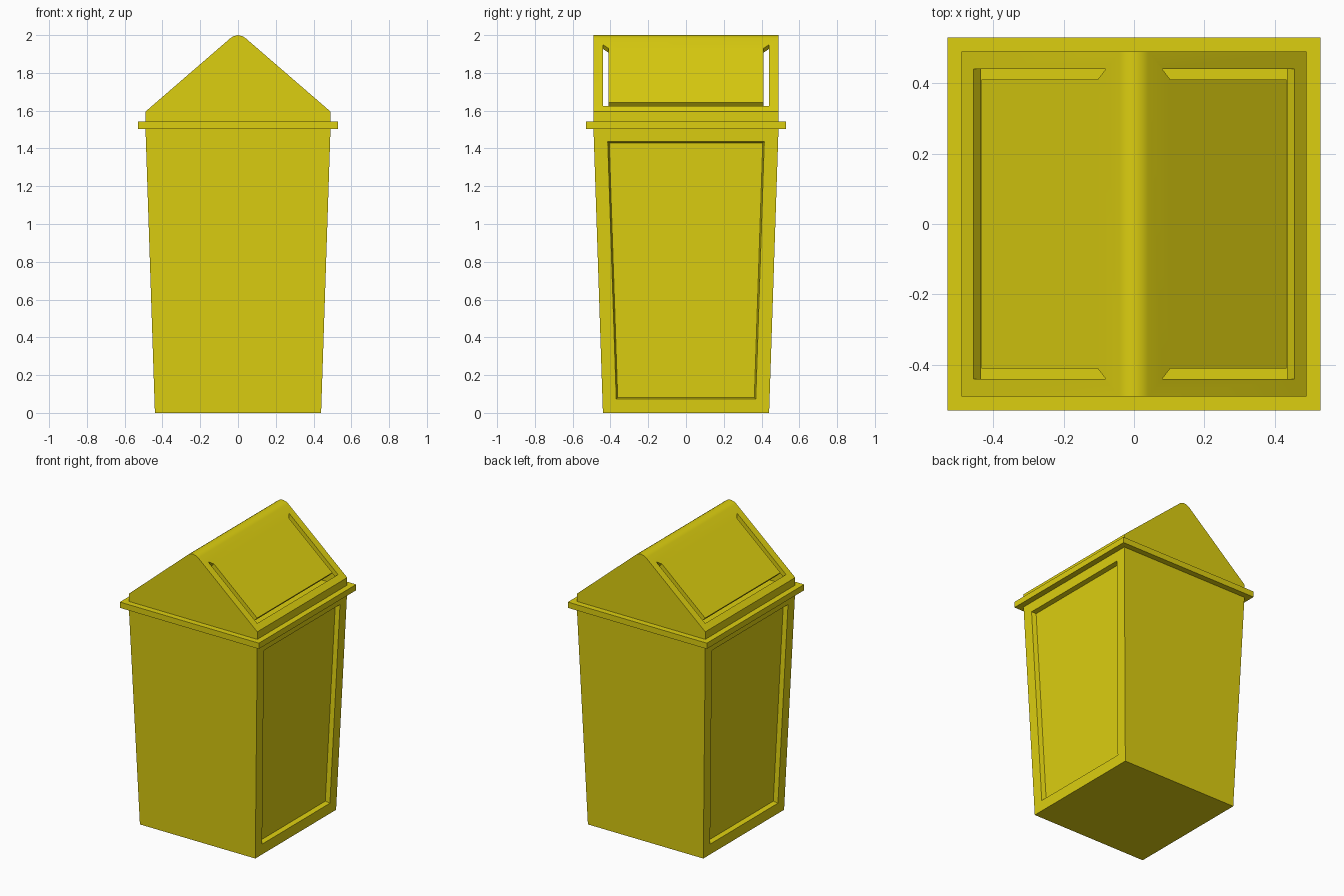
import bpy, bmesh
from mathutils import Vector

cube = bpy.data.objects.get("Cube")
if cube:
    bpy.data.objects.remove(cube, do_unlink=True)

yellow = bpy.data.materials.new("yellow_plastic")
yellow.use_nodes = True
yellow.diffuse_color = (0.72, 0.62, 0.005, 1)
yellow.node_tree.nodes["Principled BSDF"].inputs["Base Color"].default_value = yellow.diffuse_color


def make_object(name, bm):
    bmesh.ops.recalc_face_normals(bm, faces=bm.faces)
    mesh = bpy.data.meshes.new(name)
    bm.to_mesh(mesh)
    bm.free()
    mesh.materials.append(yellow)
    obj = bpy.data.objects.new(name, mesh)
    bpy.context.collection.objects.link(obj)
    return obj


def prism(points, offset):
    """Solid made by sweeping a flat outline along an offset."""
    bm = bmesh.new()
    face = bm.faces.new([bm.verts.new(p) for p in points])
    swept = bmesh.ops.extrude_face_region(bm, geom=[face], use_keep_orig=True)["geom"]
    moved = [g for g in swept if isinstance(g, bmesh.types.BMVert)]
    bmesh.ops.translate(bm, verts=moved, vec=offset)
    bmesh.ops.recalc_face_normals(bm, faces=bm.faces)
    return bm


def tapered_box(z0, z1, half0, half1):
    bm = bmesh.new()
    bmesh.ops.create_cube(bm, size=2)
    for v in bm.verts:
        top = v.co.z > 0
        half = half1 if top else half0
        v.co = (v.co.x * half, v.co.y * half, z1 if top else z0)
    return bm


# Tapered body with a recessed panel on the left and right sides
bm = tapered_box(0, 1.51, 0.44, 0.49)
bm.normal_update()
sides = [f for f in bm.faces if abs(f.normal.x) > 0.9]
bmesh.ops.inset_individual(bm, faces=sides, thickness=0.073, use_even_offset=True)
bmesh.ops.inset_individual(bm, faces=sides, thickness=0.008, depth=-0.03, use_even_offset=True)
make_object("body", bm)

# Projecting rim
make_object("rim", tapered_box(1.503, 1.543, 0.53, 0.53))

# Hollow gabled lid with a rounded ridge
HALF = 0.49
EAVE, RIDGE_X, RIDGE_Z = 1.595, 0.04, 1.984
right = [(HALF, 1.54), (HALF, EAVE), (RIDGE_X, RIDGE_Z), (0.025, 1.994)]
profile = right + [(0, 2.0)] + [(-x, z) for x, z in reversed(right)]
bm = prism([(x, -HALF, z) for x, z in profile], (0, 2 * HALF, 0))
floor = [f for f in bm.faces if f.normal.z < -0.9]
bmesh.ops.delete(bm, geom=floor, context="FACES")
lid = make_object("lid", bm)
shell = lid.modifiers.new("shell", "SOLIDIFY")
shell.thickness = 0.03
shell.offset = -1
shell.use_even_offset = True

# U-shaped slots that free a flap in each slope
slope = (RIDGE_Z - EAVE) / (HALF - RIDGE_X)
half_slot = [(0.103, 0.41), (0.08, 0.44), (0.455, 0.44)]
outline = half_slot + [(x, -y) for x, y in reversed(half_slot)] + [(0.433, -0.41), (0.433, 0.41)]
cutters = []
for side, label in ((1, "left"), (-1, "right")):
    normal = Vector((side * slope, 0, 1)).normalized()
    points = [Vector((side * x, y, RIDGE_Z - slope * (x - RIDGE_X))) - normal * 0.05
              for x, y in outline]
    cutter = make_object(label + "_slot_cutter", prism(points, normal * 0.1))
    cutter.hide_render = True
    cut = lid.modifiers.new(label + "_slot", "BOOLEAN")
    cut.operation = "DIFFERENCE"
    cut.solver = "EXACT"
    cut.object = cutter
    cutters.append(cutter)

# Bake the lid and drop the cutters
bpy.context.view_layer.update()
baked = bpy.data.meshes.new_from_object(lid.evaluated_get(bpy.context.evaluated_depsgraph_get()))
lid.modifiers.clear()
lid.data = baked
for cutter in cutters:
    bpy.data.objects.remove(cutter, do_unlink=True)

bpy.ops.object.select_all(action="DESELECT")
lid.select_set(True)
bpy.context.view_layer.objects.active = lid
bpy.ops.object.shade_smooth_by_angle(angle=0.5)
